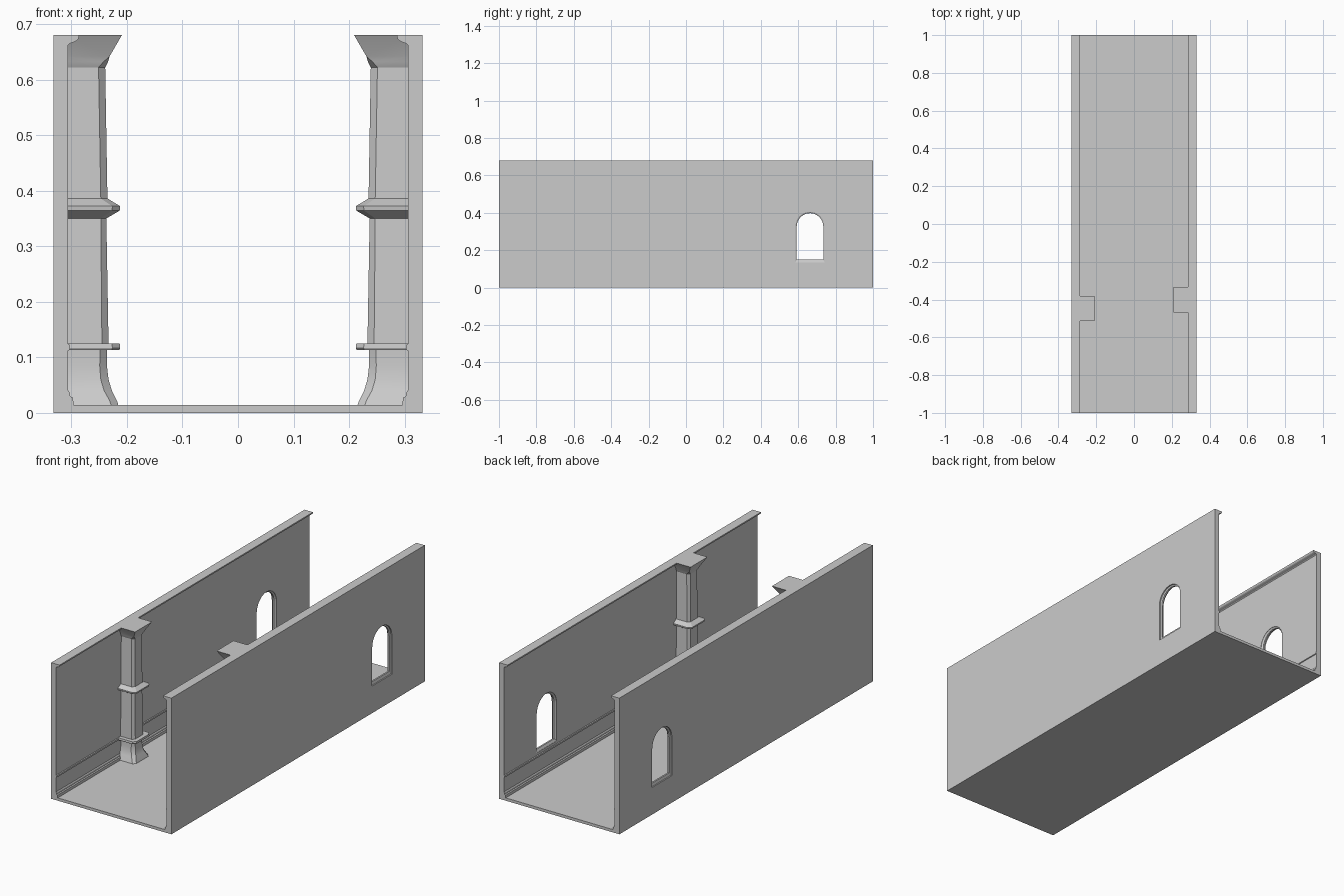
import bpy, bmesh, math

if "Cube" in bpy.data.objects:
    bpy.data.objects.remove(bpy.data.objects["Cube"])


def make_object(name, bm):
    bmesh.ops.remove_doubles(bm, verts=bm.verts, dist=1e-5)
    bmesh.ops.recalc_face_normals(bm, faces=bm.faces)
    mesh = bpy.data.meshes.new(name)
    bm.to_mesh(mesh)
    bm.free()
    obj = bpy.data.objects.new(name, mesh)
    bpy.context.collection.objects.link(obj)
    return obj


def loft(name, sections):
    """Skin a list of equal-length closed sections and cap both ends."""
    bm = bmesh.new()
    rings = [[bm.verts.new(p) for p in s] for s in sections]
    n = len(rings[0])
    for a, b in zip(rings, rings[1:]):
        for i in range(n):
            j = (i + 1) % n
            bm.faces.new((a[i], a[j], b[j], b[i]))
    bm.faces.new(rings[0])
    bm.faces.new(rings[-1])
    return make_object(name, bm)


# Corridor shell: floor, skirting, dado rail and cornice in one profile
inner = [(0.296, 0.014), (0.297, 0.027), (0.302, 0.030), (0.303, 0.037),
         (0.306, 0.041), (0.306, 0.112), (0.302, 0.114), (0.302, 0.122),
         (0.306, 0.124), (0.306, 0.662), (0.303, 0.665), (0.296, 0.667),
         (0.290, 0.670), (0.287, 0.674), (0.286, 0.68)]
outline = ([(-0.332, 0), (0.332, 0), (0.332, 0.68)] + inner[::-1]
           + [(-x, z) for x, z in inner] + [(-0.332, 0.68)])
shell = loft("corridor_shell", [[(x, y, z) for x, z in outline] for y in (-1, 1)])


def arch(x, half, sill, spring=0.327, cy=0.663):
    pts = [(x, cy - half, sill), (x, cy + half, sill)]
    for i in range(13):
        a = math.pi * i / 12
        pts.append((x, cy + half * math.cos(a), spring + half * math.sin(a)))
    return pts


# Arched window openings with splayed edges on both wall faces
for side in (-1, 1):
    steps = [(0.345, 0.078, 0.135), (0.326, 0.078, 0.135), (0.322, 0.071, 0.149),
             (0.314, 0.071, 0.149), (0.307, 0.079, 0.137), (0.290, 0.079, 0.137)]
    cutter = loft("window_cutter", [arch(side * x, h, s) for x, h, s in steps])
    cutter.hide_render = True
    mod = shell.modifiers.new("window", 'BOOLEAN')
    mod.operation = 'DIFFERENCE'
    mod.solver = 'EXACT'
    mod.object = cutter
    bpy.context.view_layer.objects.active = shell
    bpy.ops.object.modifier_apply(modifier=mod.name)
    bpy.data.objects.remove(cutter)

# Wall columns: (height, front distance from centre, corner chamfer)
column_profile = [
    (0.010, 0.214, 0.013), (0.022, 0.218, 0.013), (0.040, 0.227, 0.014),
    (0.060, 0.233, 0.014), (0.085, 0.236, 0.013), (0.113, 0.236, 0.012),
    (0.113, 0.214, 0.014), (0.117, 0.212, 0.014), (0.125, 0.213, 0.014),
    (0.125, 0.233, 0.012), (0.350, 0.237, 0.010),
    (0.364, 0.213, 0.014), (0.372, 0.212, 0.014), (0.386, 0.235, 0.012),
    (0.622, 0.239, 0.012), (0.632, 0.234, 0.008), (0.642, 0.231, 0.000),
    (0.680, 0.209, 0.000)]


def column_section(side, cy, z, front, c):
    h = 0.067 - (front - 0.209)
    half = [(0.315, h), (front + c, h), (front, h - c)]
    pts = half + [(x, -y) for x, y in half[::-1]]
    return [(side * x, cy + y, z) for x, y in pts]


for name, side, cy in (("left_column", -1, -0.447), ("right_column", 1, -0.401)):
    loft(name, [column_section(side, cy, *p) for p in column_profile])

# Soften only the gently curved facets
for obj in list(bpy.context.collection.objects):
    bpy.ops.object.select_all(action='DESELECT')
    obj.select_set(True)
    bpy.context.view_layer.objects.active = obj
    bpy.ops.object.shade_smooth_by_angle(angle=math.radians(20))
